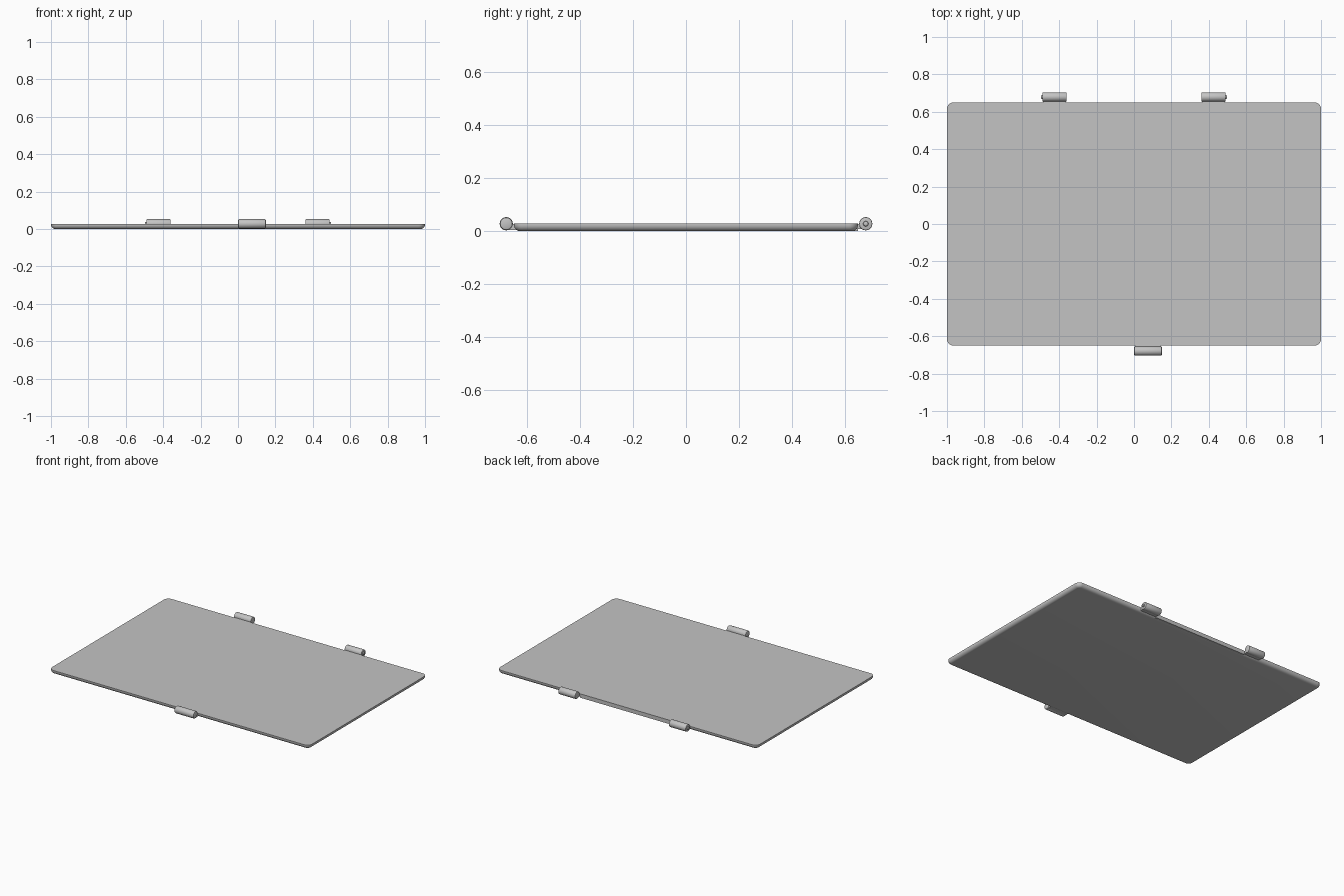
import bpy, bmesh
from math import pi, sin, cos, radians

if "Cube" in bpy.data.objects:
    bpy.data.objects.remove(bpy.data.objects["Cube"], do_unlink=True)

grey = bpy.data.materials.new("satin grey")
grey.use_nodes = True
colour = (0.55, 0.55, 0.55, 1)
grey.diffuse_color = colour
grey.node_tree.nodes["Principled BSDF"].inputs["Base Color"].default_value = colour

HALF_X, HALF_Y, THICK = 1.0, 0.65, 0.028
KNUCKLE_Y, KNUCKLE_Z, KNUCKLE_R = 0.679, 0.028, 0.025


def finish(name, bm):
    bmesh.ops.recalc_face_normals(bm, faces=bm.faces)
    mesh = bpy.data.meshes.new(name)
    bm.to_mesh(mesh)
    bm.free()
    obj = bpy.data.objects.new(name, mesh)
    bpy.context.collection.objects.link(obj)
    mesh.materials.append(grey)
    bpy.ops.object.select_all(action="DESELECT")
    obj.select_set(True)
    bpy.context.view_layer.objects.active = obj
    bpy.ops.object.shade_smooth_by_angle(angle=radians(35))
    return obj


def loft(bm, rings):
    """Skin a list of matching point loops and cap both ends."""
    loops = [[bm.verts.new(p) for p in ring] for ring in rings]
    for a, b in zip(loops, loops[1:]):
        for i in range(len(a)):
            j = (i + 1) % len(a)
            bm.faces.new((a[i], a[j], b[j], b[i]))
    bm.faces.new(loops[0])
    bm.faces.new(loops[-1])


def rounded_outline(inset, z, corner=0.035, steps=8):
    """Rounded rectangle in plan, drawn in from the full outline."""
    points = []
    for k, (sx, sy) in enumerate(((1, 1), (-1, 1), (-1, -1), (1, -1))):
        for s in range(steps + 1):
            a = (k + s / steps) * pi / 2
            r = corner - inset
            points.append((sx * (HALF_X - corner) + r * cos(a),
                           sy * (HALF_Y - corner) + r * sin(a), z))
    return points


# Thin lid with a rounded lower rim
bm = bmesh.new()
fillet = 0.024
rings = [rounded_outline(fillet * (1 - sin(a)), fillet * (1 - cos(a)))
         for a in (i * pi / 16 for i in range(9))]
loft(bm, rings + [rounded_outline(0, THICK)])
finish("lid_panel", bm)


def block(name, x0, x1, y0, y1, z0, z1):
    bm = bmesh.new()
    loft(bm, [[(x, y0, z0), (x, y1, z0), (x, y1, z1), (x, y0, z1)] for x in (x0, x1)])
    return finish(name, bm)


def barrel(name, x0, x1, side, radius, edge, squash=1.0):
    """Rod along x with softened ends."""
    bm = bmesh.new()
    rings = []
    for x, r in ((x0, radius - edge), (x0 + edge * 0.3, radius - edge * 0.3),
                 (x0 + edge, radius), (x1 - edge, radius),
                 (x1 - edge * 0.3, radius - edge * 0.3), (x1, radius - edge)):
        rings.append([(x, side * KNUCKLE_Y + r * cos(a), KNUCKLE_Z + r * sin(a))
                      for a in (i * pi / 12 for i in range(24))])
    loft(bm, rings)
    return finish(name, bm)


# Hinge knuckles with outward pins, each joined to the rear rim
for label, s in (("left", 1), ("right", -1)):
    inner, outer = sorted((s * 0.36, s * 0.49))
    barrel(f"{label}_hinge_knuckle", inner, outer, 1, KNUCKLE_R, 0.004)
    pin = sorted((s * 0.48, s * 0.498))
    barrel(f"{label}_hinge_pin", *pin, 1, 0.01, 0.005)
    block(f"{label}_hinge_neck", inner + 0.004, outer - 0.004,
          0.63, 0.67, 0.008, THICK - 0.001)

# Upright rear rim between the hinges
block("rear_rim", -0.36, 0.36, 0.62, HALF_Y, 0.001, THICK - 0.001)

# Front latch barrel and its neck
barrel("latch_barrel", 0.0, 0.15, -1, KNUCKLE_R, 0.008)
block("latch_neck", 0.005, 0.145, -0.675, -0.63, 0.005, THICK - 0.001)
